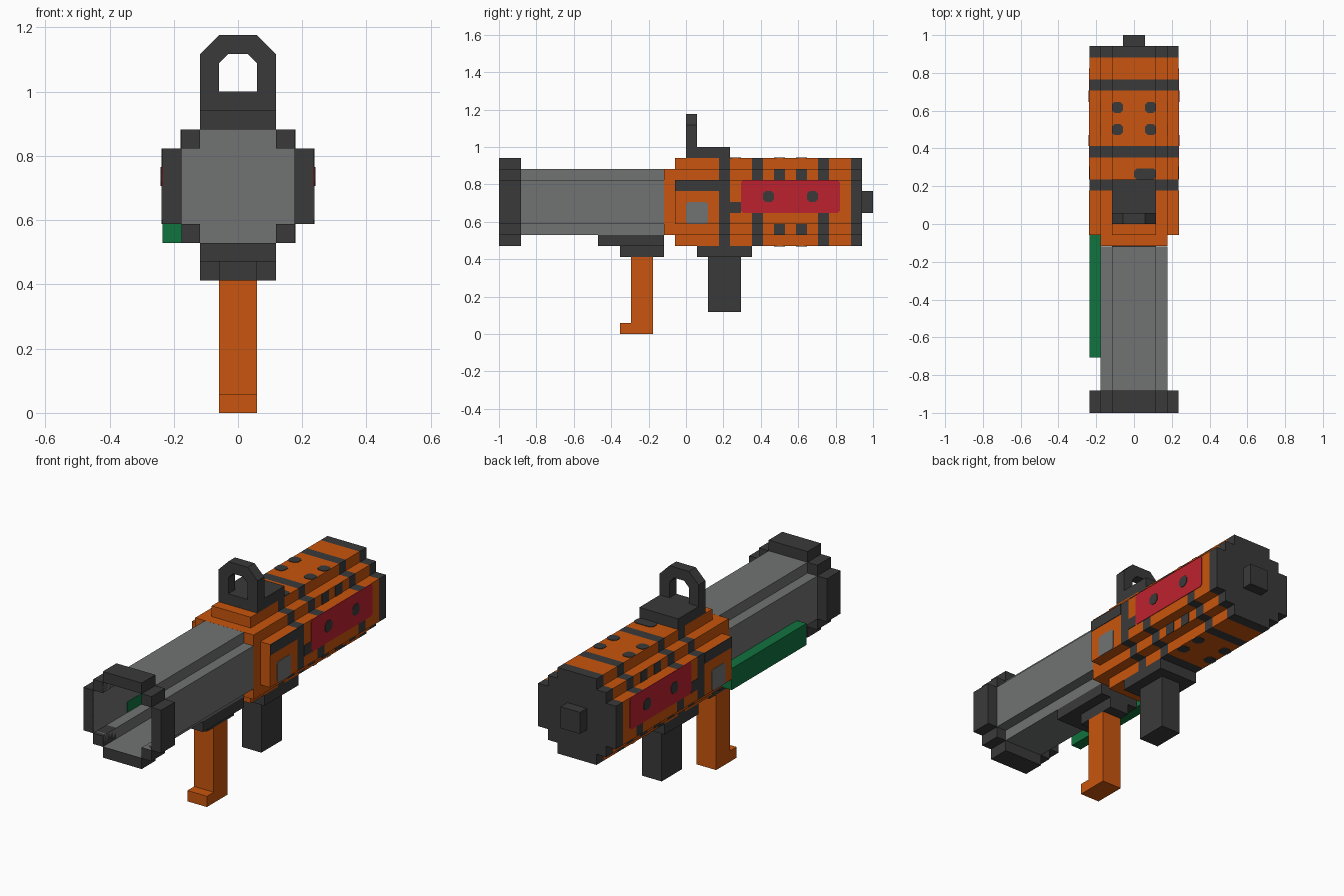
import bpy
import bmesh
from mathutils import Vector

cube = bpy.data.objects.get("Cube")
if cube:
    bpy.data.objects.remove(cube, do_unlink=True)

U = 1 / 17      # one grid cell; all sizes below are in cells
ZC = 12         # height of the tube axis


def material(name, rgb):
    lin = [((c / 255 + 0.055) / 1.055) ** 2.4 if c > 10 else c / 255 / 12.92 for c in rgb]
    m = bpy.data.materials.new(name)
    m.use_nodes = True
    m.diffuse_color = (*lin, 1)
    m.node_tree.nodes["Principled BSDF"].inputs["Base Color"].default_value = (*lin, 1)
    return m


ORANGE = material("orange", (200, 85, 14))
DARK = material("dark_grey", (58, 58, 58))
GREY = material("mid_grey", (113, 115, 114))
RED = material("red", (188, 33, 46))
GREEN = material("green", (17, 115, 62))


def prism(name, poly, axis, stations, mats, caps=(True, True)):
    """Extrude a polygon along an axis through stations, one material per span."""
    def place(p, t):
        c = {"x": (t, p[0], p[1]), "y": (p[0], t, p[1]), "z": (p[0], p[1], t)}[axis]
        return Vector(c) * U

    bm = bmesh.new()
    rings = [[bm.verts.new(place(p, t)) for p in poly] for t in stations]
    n = len(poly)
    used = list(dict.fromkeys(mats))
    for k, (a, b) in enumerate(zip(rings, rings[1:])):
        for i in range(n):
            j = (i + 1) % n
            bm.faces.new((a[i], a[j], b[j], b[i])).material_index = used.index(mats[k])
    if caps[0]:
        bm.faces.new(rings[0]).material_index = used.index(mats[0])
    if caps[1]:
        bm.faces.new(rings[-1]).material_index = used.index(mats[-1])
    bmesh.ops.recalc_face_normals(bm, faces=bm.faces)
    mesh = bpy.data.meshes.new(name)
    bm.to_mesh(mesh)
    bm.free()
    for m in used:
        mesh.materials.append(m)
    ob = bpy.data.objects.new(name, mesh)
    bpy.context.scene.collection.objects.link(ob)
    return ob


def rect(a0, a1, b0, b1, c=0):
    """Rectangle, with corners clipped by c."""
    if not c:
        return [(a0, b0), (a1, b0), (a1, b1), (a0, b1)]
    return [(a0 + c, b0), (a1 - c, b0), (a1, b0 + c), (a1, b1 - c),
            (a1 - c, b1), (a0 + c, b1), (a0, b1 - c), (a0, b0 + c)]


def box(name, mat, x, y, z):
    return prism(name, rect(*x, *y), "z", z, [mat])


def plate(name, mat, axis, pos, side, area, clip=0, lift=0.05):
    """Thin painted plate lying on a surface at pos, facing side (+1 or -1)."""
    return prism(name, rect(*area, clip), axis, [pos - side * 0.02, pos + side * lift], [mat])


def stepped(quarter):
    """Mirror a quarter outline into a full stepped cross-section."""
    q = quarter
    pts = q + [(-x, z) for x, z in q[::-1]]
    pts += [(-x, -z) for x, z in q] + [(x, -z) for x, z in q[::-1]]
    return [(x, z + ZC) for x, z in pts]


# Main tube: stepped body with dark bands and rear cap
body_shape = stepped([(4, 2), (3, 2), (3, 3), (2, 3), (2, 4)])
prism("body", body_shape, "y", [-1, 3, 4, 6, 7, 12, 13, 15, 16],
      [ORANGE, DARK, ORANGE, DARK, ORANGE, DARK, ORANGE, DARK])
box("rear_lug", DARK, (-1, 1), (16, 17), (11, 13))
box("body_collar", ORANGE, (-3, 3), (-2, -1), (9, 15))

# Hollow barrel, open at the front and closed deep inside
barrel_shape = stepped([(3, 2), (2, 2), (2, 3)])
prism("barrel", barrel_shape, "y", [-16.97, -2.01], [GREY], caps=(False, True))

# Muzzle ring, built of blocks around the opening
for s, tag in ((1, "left"), (-1, "right")):
    box(f"muzzle_{tag}", DARK, sorted((3 * s, 4 * s)), (-17, -15), (10, 14))
    for z, level in ((14, "upper"), (9, "lower")):
        box(f"muzzle_corner_{level}_{tag}", DARK, sorted((2 * s, 3 * s)), (-17, -15), (z, z + 1))
box("muzzle_top", DARK, (-2, 2), (-17, -15), (15, 16))
box("muzzle_bottom", DARK, (-2, 2), (-17, -15), (8, 9))

# Sight: base block and arch
box("sight_base", DARK, (-2, 2), (0, 4), (16, 17))
arch = [(-2, 17), (-2, 19), (-1, 20), (1, 20), (2, 19), (2, 17),
        (1, 17), (1, 18.5), (0.5, 19), (-0.5, 19), (-1, 18.5), (-1, 17)]
prism("sight_arch", arch, "y", [0, 1], [DARK])
plate("sight_mark", DARK, "z", 16, 1, (0, 2, 4, 5), 0.25)

# Front grip with mount and toe
box("front_mount_upper", DARK, (-2, 2), (-8, -2), (8, 9))
box("front_mount_lower", DARK, (-1, 1), (-6, -2), (7, 8))
grip = [(-5, 1), (-6, 1), (-6, 0), (-3, 0), (-3, 7), (-5, 7)]
prism("front_grip", grip, "x", [-1, 1], [ORANGE])

# Rear handle with mount
box("rear_mount", DARK, (-2, 2), (1, 6), (7, 8))
box("rear_handle", DARK, (-1, 1), (2, 5), (2, 7))

# Green rail along the right side of the barrel
box("side_rail", GREEN, (-4, -2.98), (-12, -1), (9, 11))

# Painted side details, the same on both sides
for s, tag in ((1, "left"), (-1, "right")):
    plate(f"red_panel_{tag}", RED, "x", 4 * s, s, (5, 14, 11, 14), 0.2)
    for i, y in enumerate((7, 11)):
        plate(f"panel_dot_{tag}_{i}", DARK, "x", 4 * s, s, (y, y + 1, 12, 13), 0.25, 0.1)
    plate(f"side_strip_{tag}", DARK, "x", 4 * s, s, (-1, 3, 13, 14))
    plate(f"side_tab_{tag}", DARK, "x", 4 * s, s, (4, 5, 11, 12))
    plate(f"grey_window_{tag}", GREY, "x", 4 * s, s, (0, 2, 10, 12), 0.2)
    for i, y in enumerate((8, 10)):
        for z, level in ((14, "upper"), (9, "lower")):
            plate(f"step_dot_{level}_{tag}_{i}", DARK, "x", 3 * s, s, (y, y + 1, z, z + 1))
        for z, f, level in ((16, 1, "top"), (8, -1, "bottom")):
            plate(f"{level}_dot_{tag}_{i}", DARK, "z", z, f,
                  (*sorted((s, 2 * s)), y, y + 1), 0.25)
